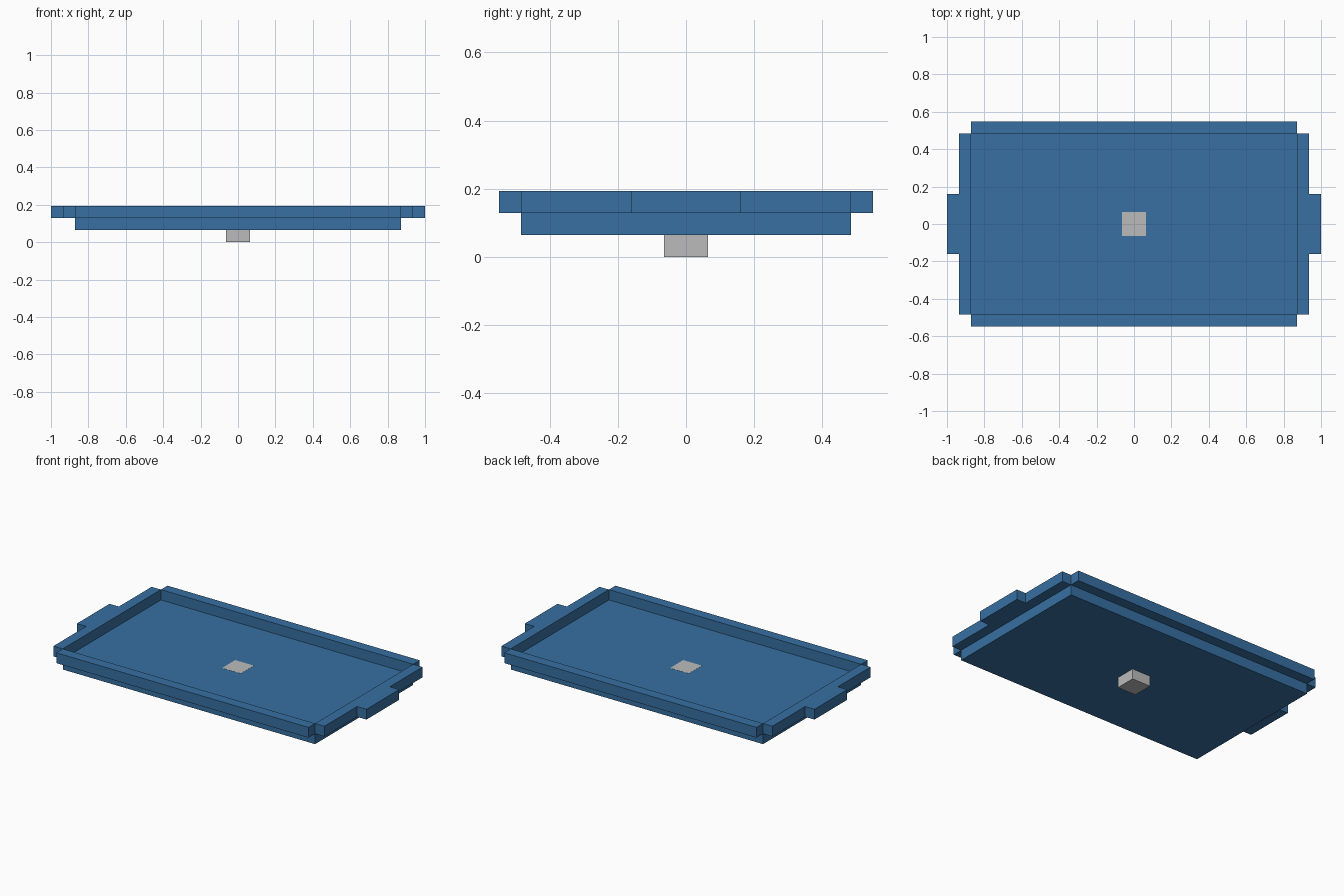
import bpy

if "Cube" in bpy.data.objects:
    bpy.data.objects.remove(bpy.data.objects["Cube"])

U = 2 / 31  # the tray is laid out on a grid of 31 units


def material(name, colour):
    m = bpy.data.materials.new(name)
    m.diffuse_color = (*colour, 1)
    m.use_nodes = True
    m.node_tree.nodes["Principled BSDF"].inputs["Base Color"].default_value = m.diffuse_color
    return m


def box(name, lo, hi, mat):
    """Axis-aligned box between two corners given in grid units."""
    size = [(b - a) * U for a, b in zip(lo, hi)]
    centre = [(a + b) / 2 * U for a, b in zip(lo, hi)]
    bpy.ops.mesh.primitive_cube_add(size=1, location=centre)
    ob = bpy.context.object
    ob.name = ob.data.name = name
    ob.scale = size
    bpy.ops.object.transform_apply(location=False, rotation=False, scale=True)
    ob.data.materials.append(mat)
    return ob


blue = material("tray blue", (0.038, 0.162, 0.361))
grey = material("foot grey", (0.50, 0.50, 0.50))

# Tray floor
box("tray_floor", (-13.5, -7.5, 1), (13.5, 7.5, 2), blue)

# Long rims at front and back, sitting just outside the floor
for name, y in (("front", -8), ("back", 8)):
    box(name + "_rim", (-13.5, y - 0.5, 2), (13.5, y + 0.5, 3), blue)

# Short rims and grip handles at left and right
for name, s in (("left", -1), ("right", 1)):
    box(name + "_rim", (14 * s - 0.5, -7.5, 2), (14 * s + 0.5, 7.5, 3), blue)
    box(name + "_handle", (15 * s - 0.5, -2.5, 2), (15 * s + 0.5, 2.5, 3), blue)

# Centre foot, passing through the floor and showing as a flush patch on top
box("centre_foot", (-1, -1, 0), (1, 1, 2.01), grey)
